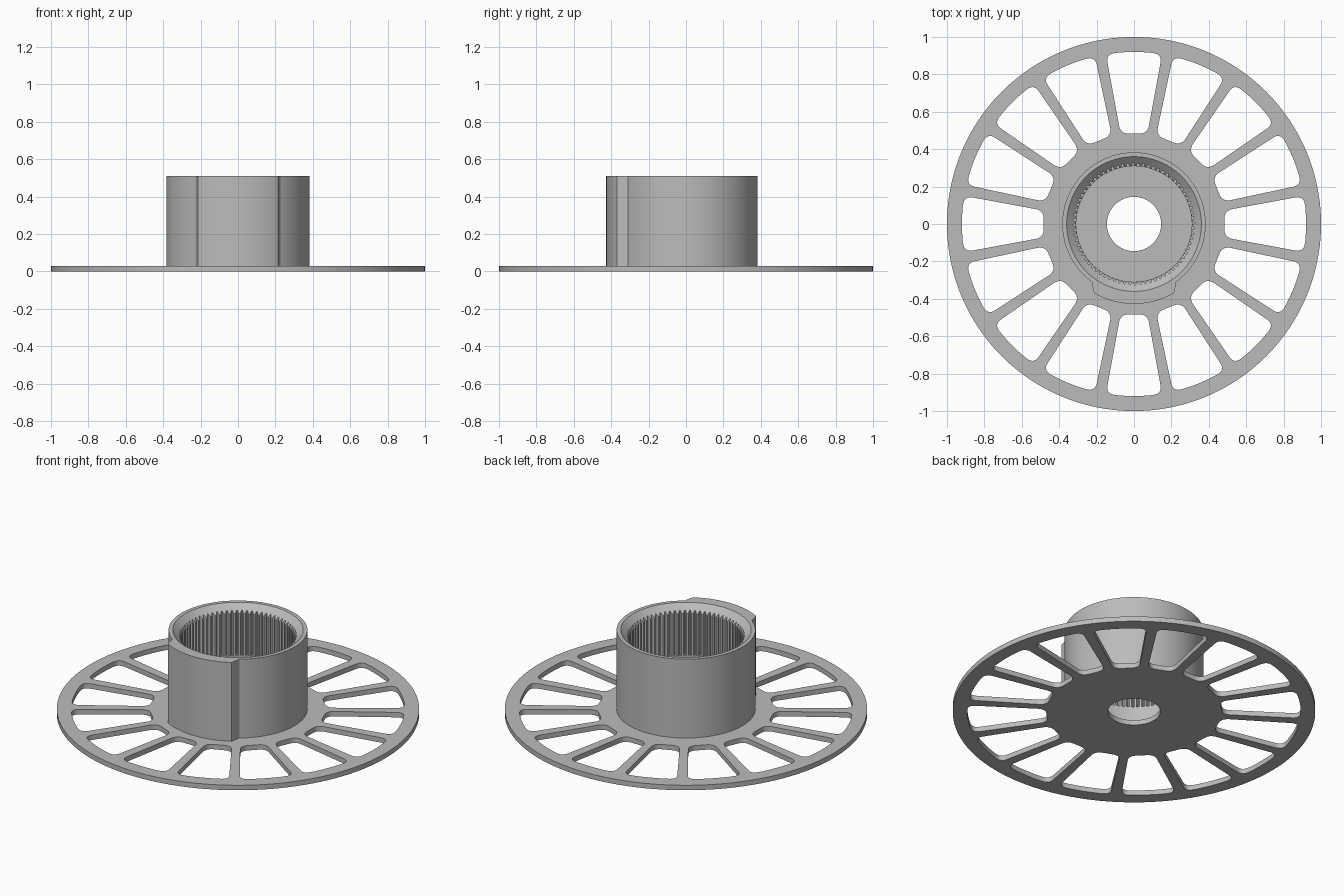
import bpy
import bmesh
from math import sin, cos, pi, radians, sqrt
from mathutils import Vector, Matrix

default = bpy.data.objects.get("Cube")
if default:
    bpy.data.objects.remove(default, do_unlink=True)

grey = bpy.data.materials.new("mid_grey")
grey.use_nodes = True
colour = (0.5, 0.5, 0.5, 1)
grey.diffuse_color = colour
grey.node_tree.nodes["Principled BSDF"].inputs["Base Color"].default_value = colour

PLATE_TOP, HUB_TOP = 0.03, 0.51


def circle(radius, count):
    return [Vector((radius * cos(2 * pi * i / count), radius * sin(2 * pi * i / count)))
            for i in range(count)]


def fillet(before, corner, after, size, steps=8):
    """Rounded corner between two straight edges."""
    a = corner + (before - corner).normalized() * size
    b = corner + (after - corner).normalized() * size
    return [a * (1 - t) ** 2 + corner * 2 * t * (1 - t) + b * t ** 2
            for t in (i / steps for i in range(steps + 1))]


def window():
    """Rounded opening between two spokes, centred on +y."""
    il, ir = Vector((-0.072, 0.483)), Vector((0.072, 0.483))
    ol, outer = Vector((-0.150, 0.907)), Vector((0.150, 0.907))
    arc = [Vector((x, sqrt(0.92 ** 2 - x * x))) for x in (0.09, 0.045, 0, -0.045, -0.09)]
    return (fillet(il, ir, outer, 0.045) + fillet(ir, outer, arc[0], 0.045) + arc
            + fillet(arc[-1], ol, il, 0.045) + fillet(ol, il, ir, 0.045))


def finish(obj):
    obj.data.materials.clear()
    obj.data.materials.append(grey)
    bpy.ops.object.select_all(action='DESELECT')
    obj.select_set(True)
    bpy.context.view_layer.objects.active = obj
    bpy.ops.object.shade_smooth_by_angle(angle=radians(30))


# Spoked flange: filled outline with a bore and sixteen windows
curve = bpy.data.curves.new("flange_outline", 'CURVE')
curve.dimensions = '2D'
curve.fill_mode = 'BOTH'
curve.extrude = PLATE_TOP / 2
loops = [circle(1.0, 160), circle(0.145, 64)]
for i in range(16):
    turn = Matrix.Rotation(2 * pi * i / 16, 2)
    loops.append([turn @ p for p in window()])
for loop in loops:
    spline = curve.splines.new('POLY')
    spline.points.add(len(loop) - 1)
    for point, p in zip(spline.points, loop):
        point.co = (p.x, p.y, 0, 1)
    spline.use_cyclic_u = True
flange = bpy.data.objects.new("spoked_flange", curve)
bpy.context.collection.objects.link(flange)
flange.location.z = PLATE_TOP / 2
bpy.ops.object.select_all(action='DESELECT')
flange.select_set(True)
bpy.context.view_layer.objects.active = flange
bpy.ops.object.convert(target='MESH')
flange = bpy.context.object
flange.name = "spoked_flange"
finish(flange)

# Hub: a lathe whose radii vary with angle for the front key and inner grooves
TEETH, SAMPLES = 72, 8
COLUMNS = TEETH * SAMPLES


def outer_radius(angle):
    """Radius of the hub wall, with a raised key around the front."""
    off = abs((angle - 1.5 * pi + pi) % (2 * pi) - pi)
    blend = (radians(36) - off) / radians(6)
    return 0.383 + 0.044 * min(1, max(0, blend))


def hub_section(i):
    angle = 2 * pi * i / COLUMNS
    groove = 0.31 + 0.016 * sqrt(max(0, sin(angle * TEETH + 0.3)))
    lip = HUB_TOP - (0.36 - groove) * 0.9
    wall = outer_radius(angle)
    section = [(wall, PLATE_TOP), (wall, HUB_TOP), (0.36, HUB_TOP), (groove, lip),
               (groove, 0.21), (0.309, 0.21), (0.309, PLATE_TOP)]
    return [(r * cos(angle), r * sin(angle), z) for r, z in section]


bm = bmesh.new()
columns = [[bm.verts.new(co) for co in hub_section(i)] for i in range(COLUMNS)]
for i, a in enumerate(columns):
    b = columns[(i + 1) % COLUMNS]
    for k in range(len(a) - 1):
        bm.faces.new((a[k], b[k], b[k + 1], a[k + 1]))
mesh = bpy.data.meshes.new("grooved_hub")
bm.to_mesh(mesh)
bm.free()
hub = bpy.data.objects.new("grooved_hub", mesh)
bpy.context.collection.objects.link(hub)
finish(hub)
